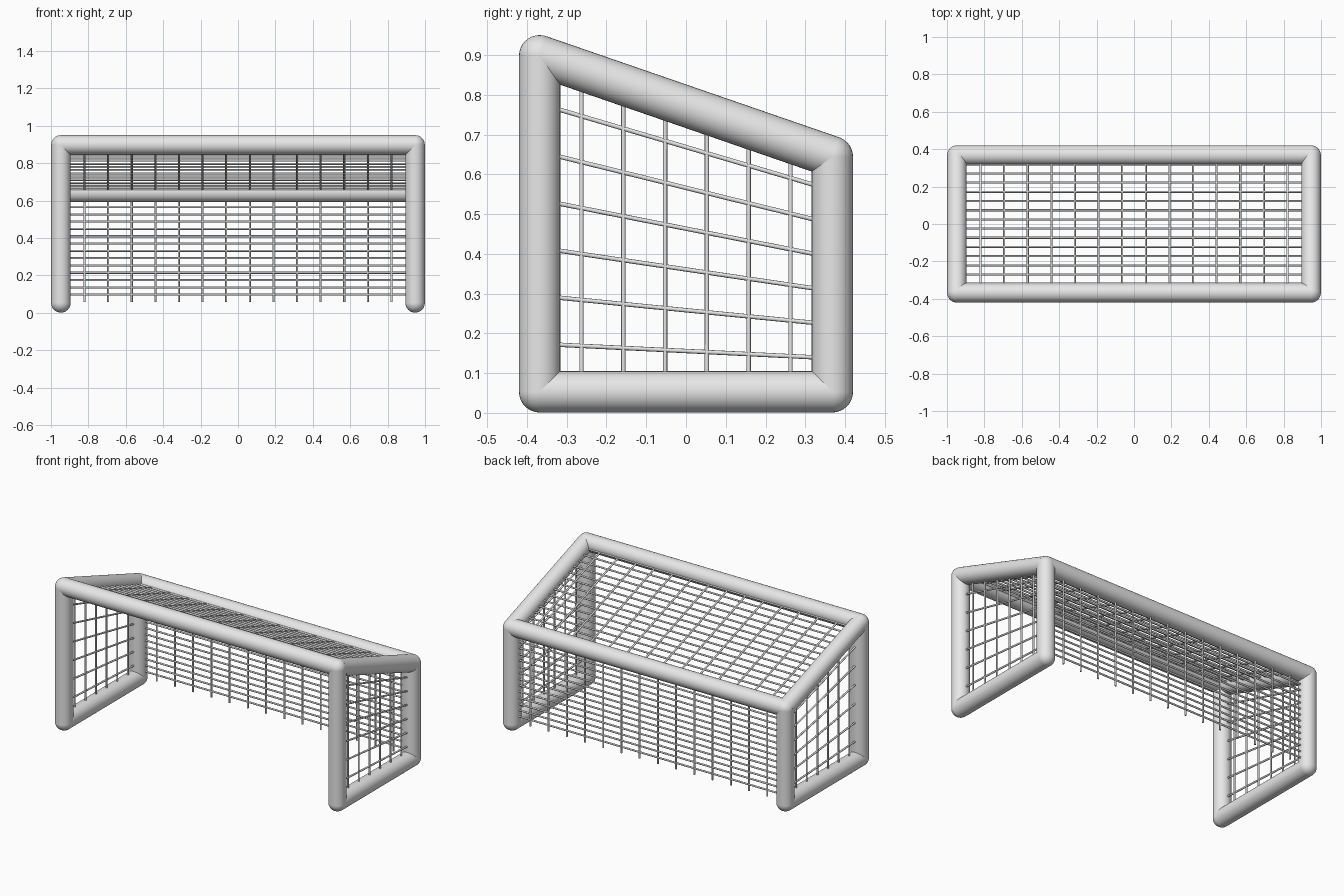
import bpy, bmesh
from mathutils import Vector, Matrix

if "Cube" in bpy.data.objects:
    bpy.data.objects.remove(bpy.data.objects["Cube"])

X, Y = 0.947, 0.368                        # frame centre lines
Z_LOW, Z_FRONT, Z_BACK = 0.053, 0.898, 0.644
R_TUBE, R_ROD = 0.052, 0.0055

grey = bpy.data.materials.new("light_grey")
grey.diffuse_color = (0.8, 0.8, 0.8, 1)
grey.use_nodes = True
grey.node_tree.nodes["Principled BSDF"].inputs["Base Color"].default_value = grey.diffuse_color


def add_bar(bm, a, b, radius, sides):
    a, b = Vector(a), Vector(b)
    d = b - a
    m = Matrix.Translation((a + b) / 2) @ d.to_track_quat('Z', 'Y').to_matrix().to_4x4()
    bmesh.ops.create_cone(bm, cap_ends=True, segments=sides, radius1=radius,
                          radius2=radius, depth=d.length, matrix=m)


def finish(bm, name):
    me = bpy.data.meshes.new(name)
    bm.to_mesh(me)
    bm.free()
    me.materials.append(grey)
    ob = bpy.data.objects.new(name, me)
    bpy.context.collection.objects.link(ob)
    bpy.ops.object.select_all(action='DESELECT')
    ob.select_set(True)
    bpy.context.view_layer.objects.active = ob
    bpy.ops.object.shade_smooth_by_angle(angle=0.9)


def tube(name, a, b):
    bm = bmesh.new()
    add_bar(bm, a, b, R_TUBE, 32)
    finish(bm, name)


def joint(name, p):
    bm = bmesh.new()
    bmesh.ops.create_uvsphere(bm, u_segments=32, v_segments=16, radius=R_TUBE,
                              matrix=Matrix.Translation(p))
    finish(bm, name)


def net(name, c00, c10, c11, c01, nu, nv):
    """Grid of rods across a four-cornered panel, ends buried in the frame."""
    c00, c10, c11, c01 = map(Vector, (c00, c10, c11, c01))
    bm = bmesh.new()
    for i in range(1, nu):
        t = i / nu
        add_bar(bm, c00.lerp(c10, t), c01.lerp(c11, t), R_ROD, 8)
    for j in range(1, nv):
        t = j / nv
        add_bar(bm, c00.lerp(c01, t), c10.lerp(c11, t), R_ROD, 8)
    finish(bm, name)


# Side frames: posts, ground bar, sloping top bar, rounded joints and side net
for side, s in (("left", -X), ("right", X)):
    fl, bl = (s, -Y, Z_LOW), (s, Y, Z_LOW)
    ft, bt = (s, -Y, Z_FRONT), (s, Y, Z_BACK)
    tube(side + "_front_post", fl, ft)
    tube(side + "_back_post", bl, bt)
    tube(side + "_ground_bar", fl, bl)
    tube(side + "_top_bar", ft, bt)
    for part, p in (("front_foot", fl), ("back_foot", bl),
                    ("front_corner", ft), ("back_corner", bt)):
        joint(side + "_" + part, p)
    net(side + "_net", fl, bl, bt, ft, 7, 7)

# Long bars across the width
tube("front_crossbar", (-X, -Y, Z_FRONT), (X, -Y, Z_FRONT))
tube("back_crossbar", (-X, Y, Z_BACK), (X, Y, Z_BACK))

# Back and roof nets
net("back_net", (-X, Y, Z_LOW + 0.005), (X, Y, Z_LOW + 0.005),
    (X, Y, Z_BACK), (-X, Y, Z_BACK), 15, 15)
net("roof_net", (-X, -Y, Z_FRONT), (X, -Y, Z_FRONT),
    (X, Y, Z_BACK), (-X, Y, Z_BACK), 15, 15)
